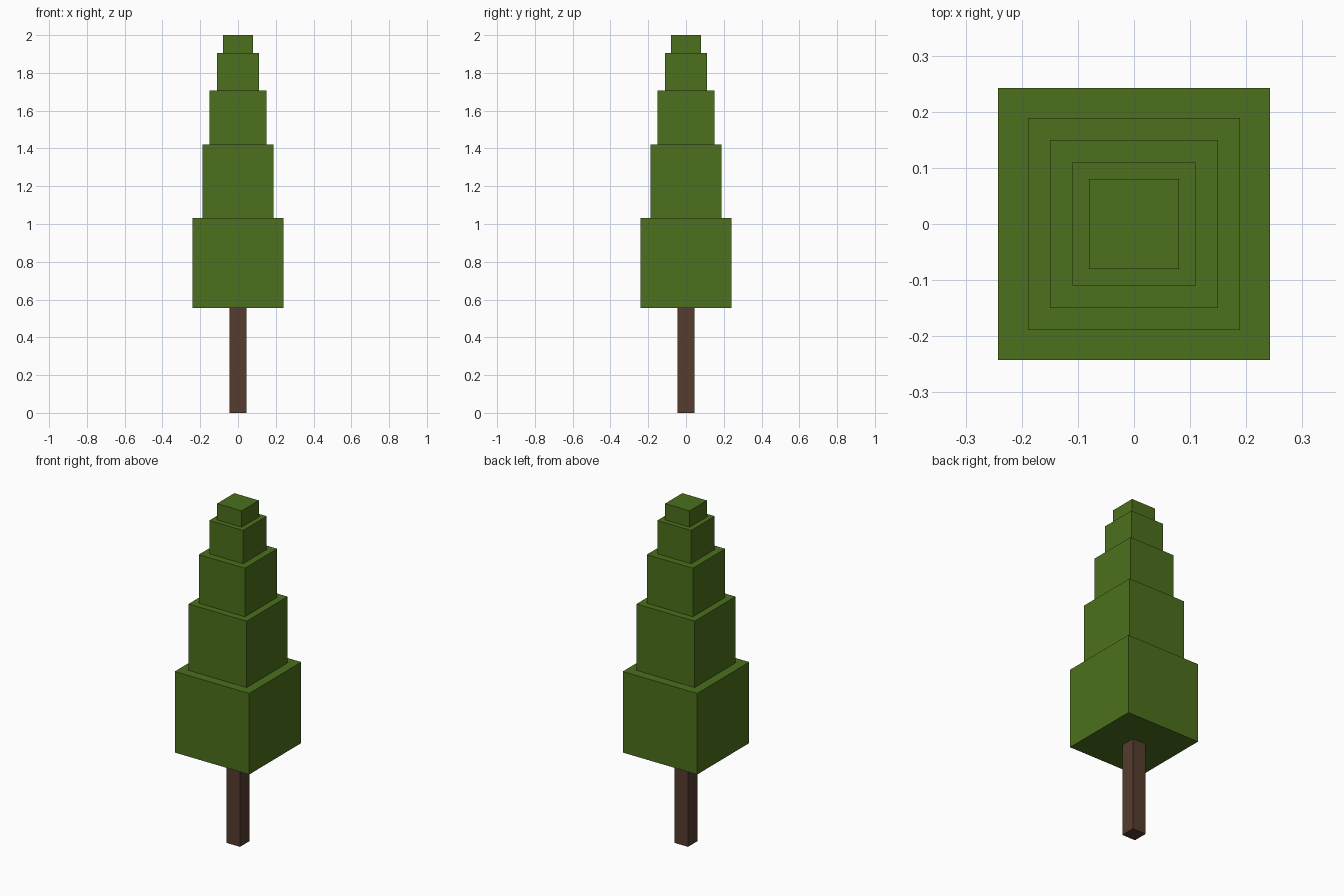
import bpy

if "Cube" in bpy.data.objects:
    bpy.data.objects.remove(bpy.data.objects["Cube"])


def material(name, color):
    mat = bpy.data.materials.new(name)
    mat.diffuse_color = color
    mat.use_nodes = True
    mat.node_tree.nodes["Principled BSDF"].inputs["Base Color"].default_value = mat.diffuse_color
    return mat


def block(name, half, z0, z1, mat):
    """Square block centred on the z axis, from z0 to z1."""
    bpy.ops.mesh.primitive_cube_add(size=1, location=(0, 0, (z0 + z1) / 2))
    ob = bpy.context.object
    ob.name = name
    ob.scale = (2 * half, 2 * half, z1 - z0)
    bpy.ops.object.transform_apply(location=False, rotation=False, scale=True)
    ob.data.materials.append(mat)
    return ob


bark = material("bark", (0.089, 0.045, 0.027, 1))
leaves = material("leaves", (0.072, 0.162, 0.012, 1))

# Trunk
block("trunk", 0.044, 0, 0.554, bark)

# Stacked foliage tiers, bottom to top: half width and top height
tiers = [(0.242, 1.031), (0.189, 1.422), (0.15, 1.708), (0.11, 1.904), (0.08, 2.0)]
bottom = 0.554
for i, (half, top) in enumerate(tiers, 1):
    block(f"foliage_tier_{i}", half, bottom, top, leaves)
    bottom = top
